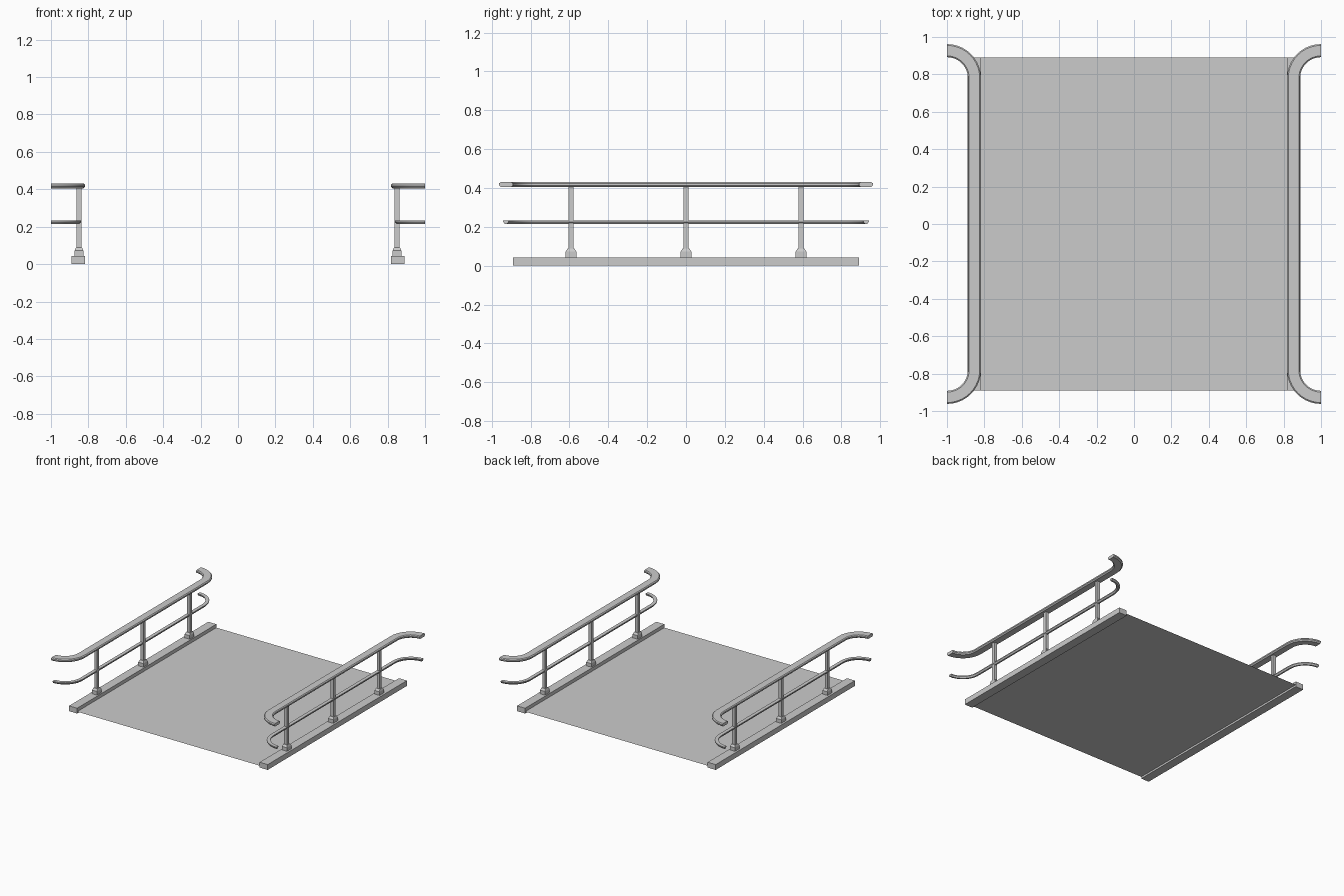
import bpy, bmesh
from math import sin, cos, pi

if "Cube" in bpy.data.objects:
    bpy.data.objects.remove(bpy.data.objects["Cube"])

RAIL_X = 0.853      # centre line of each railing
BEND_Y = 0.78       # where the rails start to curl outward
RADIUS = 1 - RAIL_X


def finish(name, bm, mirror=True, smooth=False):
    bmesh.ops.recalc_face_normals(bm, faces=bm.faces)
    me = bpy.data.meshes.new(name)
    bm.to_mesh(me)
    bm.free()
    ob = bpy.data.objects.new(name, me)
    bpy.context.collection.objects.link(ob)
    if mirror:
        ob.modifiers.new("other_side", 'MIRROR').use_axis[0] = True
    if smooth:
        bpy.ops.object.select_all(action='DESELECT')
        ob.select_set(True)
        bpy.context.view_layer.objects.active = ob
        bpy.ops.object.shade_smooth_by_angle(angle=0.5)
    return ob


def loft(bm, rings):
    """Skin a list of closed rings and cap both ends."""
    rings = [[bm.verts.new(p) for p in r] for r in rings]
    n = len(rings[0])
    for a, b in zip(rings, rings[1:]):
        for i in range(n):
            j = (i + 1) % n
            bm.faces.new((a[i], a[j], b[j], b[i]))
    bm.faces.new(rings[0])
    bm.faces.new(rings[-1])


def stack(bm, x, y, levels):
    """Stack of rectangles: (width x, width y, z)."""
    loft(bm, [[(x + sx * w / 2, y + sy * d / 2, z)
               for sx, sy in ((-1, -1), (1, -1), (1, 1), (-1, 1))]
              for w, d, z in levels])


def rail(name, profile, steps=10):
    """Sweep (inward offset, z) along a straight run with quarter-turn ends."""
    path = [(-1, pi / 2 * (1 - i / steps)) for i in range(steps + 1)]
    path += [(1, pi / 2 * i / steps) for i in range(steps + 1)]
    rings = [[(1 - (RADIUS + o) * cos(a), s * (BEND_Y + (RADIUS + o) * sin(a)), z)
              for o, z in profile] for s, a in path]
    bm = bmesh.new()
    loft(bm, rings)
    finish(name, bm, smooth=True)


# deck: a thin sheet between the kerbs
bm = bmesh.new()
bm.faces.new([bm.verts.new((x, y, 0.015)) for x, y in
              ((-0.82, -0.89), (0.82, -0.89), (0.82, 0.89), (-0.82, 0.89))])
finish("deck", bm, mirror=False)

# kerbs
bm = bmesh.new()
stack(bm, RAIL_X, 0, [(0.072, 1.78, 0), (0.072, 1.78, 0.043)])
finish("kerb", bm)

# posts and their stepped feet
posts, feet = bmesh.new(), bmesh.new()
for y in (-0.592, 0, 0.592):
    stack(posts, RAIL_X - 0.003, y, [(0.026, 0.026, 0.043), (0.026, 0.026, 0.41)])
    stack(feet, RAIL_X - 0.003, y, [(0.046, 0.057, 0.043), (0.046, 0.057, 0.072),
                                    (0.034, 0.034, 0.088)])
finish("posts", posts)
finish("post_feet", feet)

# handrail and lower rail
rail("handrail", [(-0.026, 0.405), (0.026, 0.405), (0.035, 0.414), (0.035, 0.424),
                  (0.028, 0.43), (-0.028, 0.43), (-0.035, 0.424), (-0.035, 0.414)])
rail("lower_rail", [(-0.006, 0.215), (0.006, 0.215), (0.014, 0.226), (0.014, 0.233),
                    (-0.014, 0.233), (-0.014, 0.226)])
